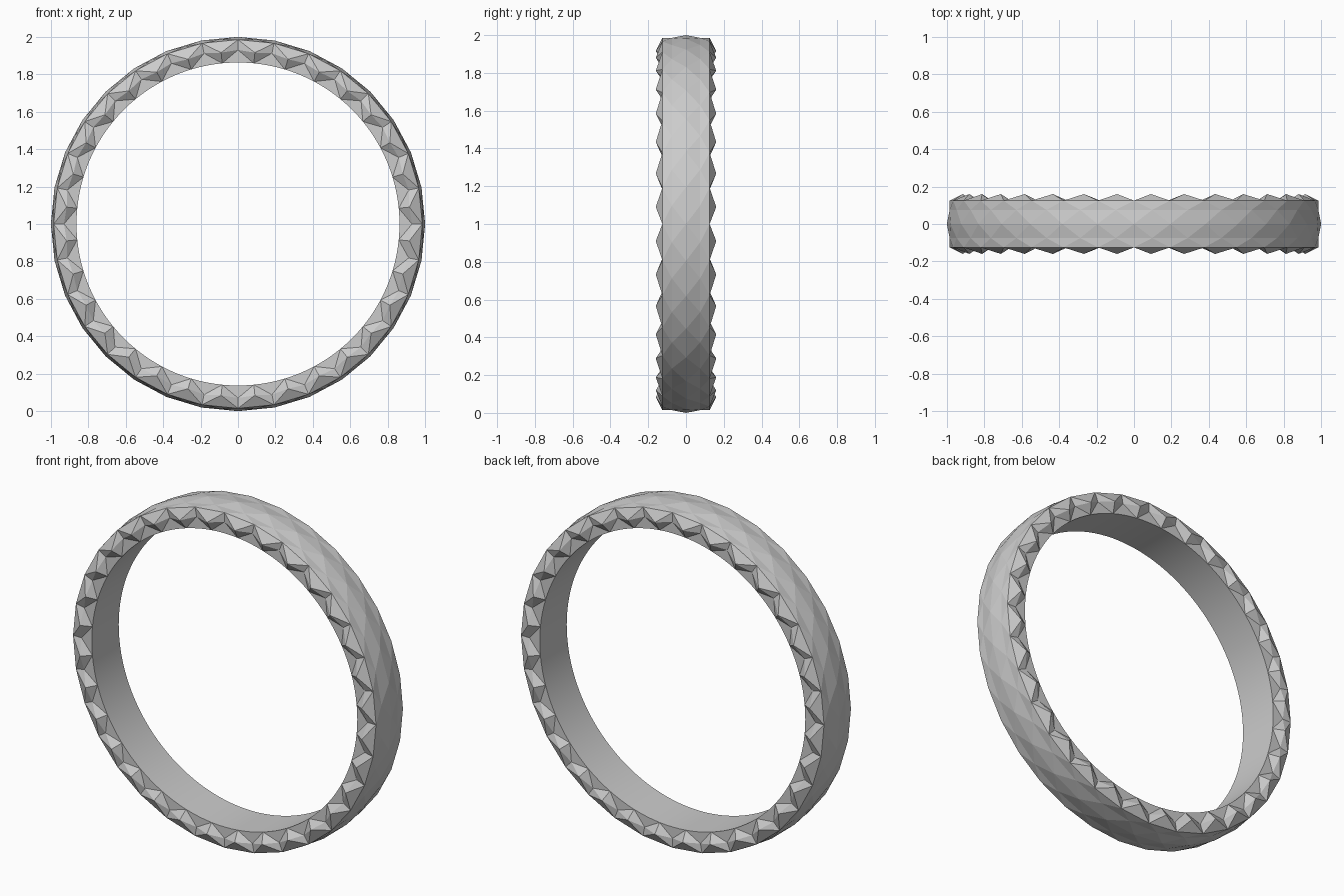
import bpy, bmesh
from math import sin, cos, pi

if "Cube" in bpy.data.objects:
    bpy.data.objects.remove(bpy.data.objects["Cube"])

N = 32            # facets round the band
SUB = 4           # inner wall segments per facet
R_IN, HALF = 0.863, 0.125

bm = bmesh.new()


def ring(radius, y, shift=0.0, count=N):
    """Ring of vertices round the y axis, centred at z = 1."""
    out = []
    for i in range(count):
        a = 2 * pi * (i + shift * count / N) / count
        out.append(bm.verts.new((radius * sin(a), y, 1 + radius * cos(a))))
    return out


def zigzag(a, b):
    """Triangles joining ring a (on the step) to ring b (half a step on)."""
    for i in range(N):
        j = (i + 1) % N
        bm.faces.new((a[i], a[j], b[i]))
        bm.faces.new((b[i], a[j], b[j]))


# Central ridge of the outer face
centre = ring(1.0, 0)
inner = {}

for s in (-1, 1):
    # Staggered rings from the outer face round to the side
    mid = ring(0.99, s * 0.075, 0.5)
    shoulder = ring(0.985, s * 0.125)
    peak = ring(0.92, s * 0.16, 0.5)
    valley = ring(0.93, s * 0.125)
    edge = ring(R_IN, s * HALF, 0, N * SUB)
    inner[s] = edge
    zigzag(centre, mid)
    zigzag(shoulder, mid)
    # Side spikes
    for i in range(N):
        j = (i + 1) % N
        p, foot = peak[i], edge[i * SUB + SUB // 2]
        bm.faces.new((p, shoulder[i], shoulder[j]))
        for k in (i, j):
            bm.faces.new((p, shoulder[k], valley[k]))
            bm.faces.new((p, valley[k], foot))
        # Flat fan between spikes, meeting the inner wall
        for t in range(-SUB // 2, SUB // 2):
            m = i * SUB + t
            bm.faces.new((valley[i], edge[m % (N * SUB)], edge[(m + 1) % (N * SUB)]))

# Smooth inner wall
for i in range(N * SUB):
    j = (i + 1) % (N * SUB)
    f = bm.faces.new((inner[-1][i], inner[-1][j], inner[1][j], inner[1][i]))
    f.smooth = True

bmesh.ops.recalc_face_normals(bm, faces=bm.faces[:])
mesh = bpy.data.meshes.new("faceted_ring")
bm.to_mesh(mesh)
bm.free()
bpy.context.collection.objects.link(bpy.data.objects.new("faceted_ring", mesh))
